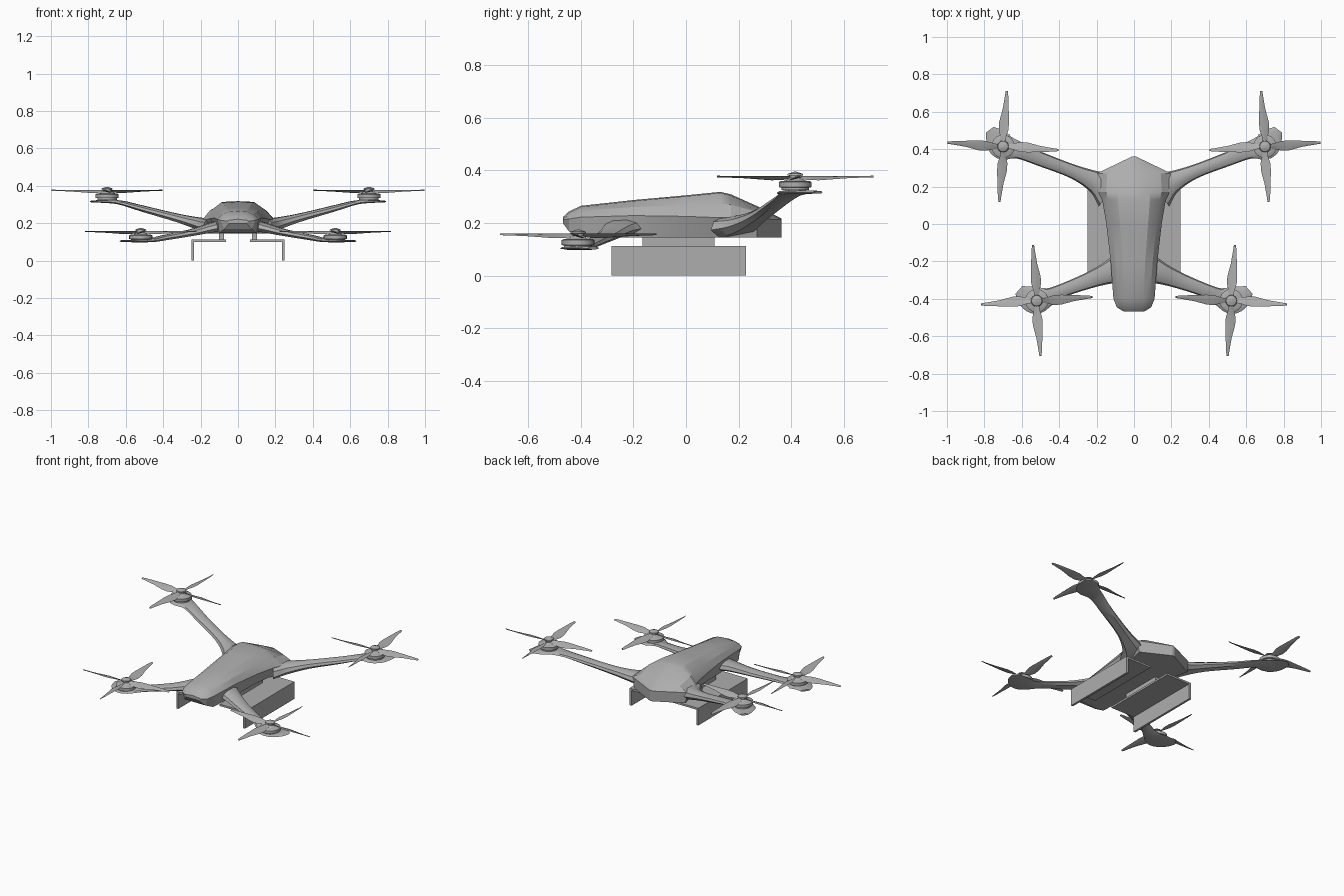
import bpy, bmesh, math
from mathutils import Vector

if "Cube" in bpy.data.objects:
    bpy.data.objects.remove(bpy.data.objects["Cube"])

grey = bpy.data.materials.new("plain grey")
grey.use_nodes = True
colour = (0.42, 0.42, 0.42, 1)
grey.diffuse_color = colour
grey.node_tree.nodes["Principled BSDF"].inputs["Base Color"].default_value = colour


def finish(name, bm, angle=30):
    bmesh.ops.remove_doubles(bm, verts=bm.verts, dist=0.0002)
    bmesh.ops.recalc_face_normals(bm, faces=bm.faces)
    mesh = bpy.data.meshes.new(name)
    bm.to_mesh(mesh)
    bm.free()
    mesh.materials.append(grey)
    obj = bpy.data.objects.new(name, mesh)
    bpy.context.collection.objects.link(obj)
    bpy.ops.object.select_all(action='DESELECT')
    obj.select_set(True)
    bpy.context.view_layer.objects.active = obj
    bpy.ops.object.shade_smooth_by_angle(angle=math.radians(angle))
    return obj


def loft(bm, rings):
    """Skin closed rings of equal length and cap both ends."""
    rows = [[bm.verts.new(p) for p in ring] for ring in rings]
    n = len(rows[0])
    for a, b in zip(rows, rows[1:]):
        for i in range(n):
            j = (i + 1) % n
            bm.faces.new((a[i], a[j], b[j], b[i]))
    bm.faces.new(rows[0])
    bm.faces.new(rows[-1])


def box(name, x0, x1, y0, y1, z0, z1):
    bm = bmesh.new()
    loft(bm, [[(x0, y0, z), (x1, y0, z), (x1, y1, z), (x0, y1, z)] for z in (z0, z1)])
    return finish(name, bm)


def smooth_path(points, steps=4):
    """Catmull-Rom interpolation through tuples of numbers."""
    pts = [Vector(p) for p in points]
    pts = [2 * pts[0] - pts[1]] + pts + [2 * pts[-1] - pts[-2]]
    out = []
    for a, b, c, d in zip(pts, pts[1:], pts[2:], pts[3:]):
        for k in range(steps):
            t = k / steps
            out.append(0.5 * (2 * b + (c - a) * t + (2 * a - 5 * b + 4 * c - d) * t * t
                              + (3 * b - a - 3 * c + d) * t ** 3))
    return out + [pts[-2]]


# Faceted body: y, top half width, top z, ridge half width, ridge z, base half width, base z
stations = [
    (-0.468, .03, .222, .055, .212, .045, .200),
    (-0.445, .042, .243, .092, .215, .075, .168),
    (-0.40, .052, .265, .11, .222, .10, .147),
    (-0.20, .060, .287, .125, .228, .11, .145),
    (0.00, .075, .305, .148, .225, .115, .145),
    (0.13, .085, .318, .17, .22, .13, .145),
    (0.17, .083, .309, .19, .22, .16, .145),
    (0.27, .05, .264, .20, .217, .185, .145),
    (0.362, .004, .217, .008, .212, .008, .145),
]
rings = []
for y, wt, zt, wm, zm, wb, zb in stations:
    ws, zs = wt + .62 * (wm - wt), zm + .55 * (zt - zm)
    half = [(wt, zt - .004), (ws, zs), (wm, zm), (wb, zb)]
    rings.append([(0, y, zt)] + [(x, y, z) for x, z in half]
                 + [(-x, y, z) for x, z in reversed(half)])
bm = bmesh.new()
loft(bm, rings)
finish("body", bm, 22)


# Curved arms ending in a motor mount: x, y, z, half width, half thickness
arm_paths = {
    "front": [(.07, -.235, .19, .085, .03), (.14, -.262, .178, .06, .026),
              (.25, -.305, .15, .043, .018), (.40, -.362, .122, .036, .014),
              (.46, -.39, .110, .05, .010), (.52, -.405, .105, .076, .007),
              (.575, -.385, .105, .062, .006), (.615, -.352, .105, .028, .005)],
    "rear": [(.13, .175, .185, .10, .04), (.20, .222, .197, .062, .032),
             (.32, .278, .228, .038, .022), (.50, .347, .276, .038, .016),
             (.62, .395, .309, .046, .011), (.70, .415, .317, .072, .008),
             (.74, .462, .317, .058, .006), (.772, .503, .317, .026, .005)],
}


def make_arm(name, side, points):
    path = smooth_path(points)
    rings = []
    for i, p in enumerate(path):
        a, b = path[max(i - 1, 0)], path[min(i + 1, len(path) - 1)]
        along = Vector((b[0] - a[0], b[1] - a[1], 0)).normalized()
        across = Vector((-along.y, along.x, 0))
        centre = Vector(p[:3])
        ring = []
        for u, v in ((-1, -.3), (-.85, .5), (-.4, 1), (.4, 1), (.85, .5), (1, -.3), (.6, -1), (-.6, -1)):
            q = centre + across * (u * p[3]) + Vector((0, 0, v * p[4]))
            ring.append((side * q.x, q.y, q.z))
        rings.append(ring)
    bm = bmesh.new()
    loft(bm, rings)
    finish(name, bm, 35)


# Stepped motor housing and spinner, as radius and height above the blades
motor_profile = [(.052, -.052), (.052, -.043), (.062, -.041), (.062, -.022),
                 (.054, -.018), (.036, -.016), (.028, -.010), (.022, -.006),
                 (.022, .003), (.030, .004), (.028, .010), (.004, .018)]


def make_motor(name, x, y, z):
    bm = bmesh.new()
    n = 24
    loft(bm, [[(x + r * math.cos(2 * math.pi * i / n), y + r * math.sin(2 * math.pi * i / n), z + h)
               for i in range(n)] for r, h in motor_profile])
    finish(name, bm)


# Four twisted blades: radius, leading edge, trailing edge, drop of the trailing edge
blade_sections = [(.012, .010, -.010, .008), (.05, .016, -.014, .014), (.09, .029, -.023, .015),
                  (.13, .032, -.021, .012), (.20, .030, -.002, .007),
                  (.27, .028, .010, .004), (.297, .025, .014, .003)]


def make_propeller(name, x, y, z, spin):
    bm = bmesh.new()
    for k in range(4):
        c, s = math.cos(k * math.pi / 2), math.sin(k * math.pi / 2)
        rings = []
        for r, lead, trail, drop in blade_sections:
            mid = (lead + trail) / 2
            ring = []
            for v, h in ((lead, .002), (mid, .004 - drop / 2), (trail, -drop), (mid, -.002 - drop / 2)):
                v *= spin
                ring.append((x + r * c - v * s, y + r * s + v * c, z + h))
            rings.append(ring)
        loft(bm, rings)
    finish(name, bm, 40)


for side, label in ((1, "left"), (-1, "right")):
    for end, x, y, z, turn in (("front", .52, -.41, .157, -1), ("rear", .70, .415, .377, 1)):
        tag = f"{end}_{label}"
        make_arm(f"{tag}_arm", side, arm_paths[end])
        make_motor(f"{tag}_motor", side * x, y, z)
        make_propeller(f"{tag}_propeller", side * x, y, z, turn * side)

    # Landing gear: hanger, shelf and upright skid plate
    def gear(part, x0, x1, *rest):
        lo, hi = sorted((side * x0, side * x1))
        box(f"{label}_{part}", lo, hi, *rest)
    gear("skid_hanger", .075, .102, -.165, .108, .105, .155)
    gear("skid_shelf", .065, .248, -.283, .228, .100, .112)
    gear("skid_plate", .234, .248, -.283, .228, 0, .112)
